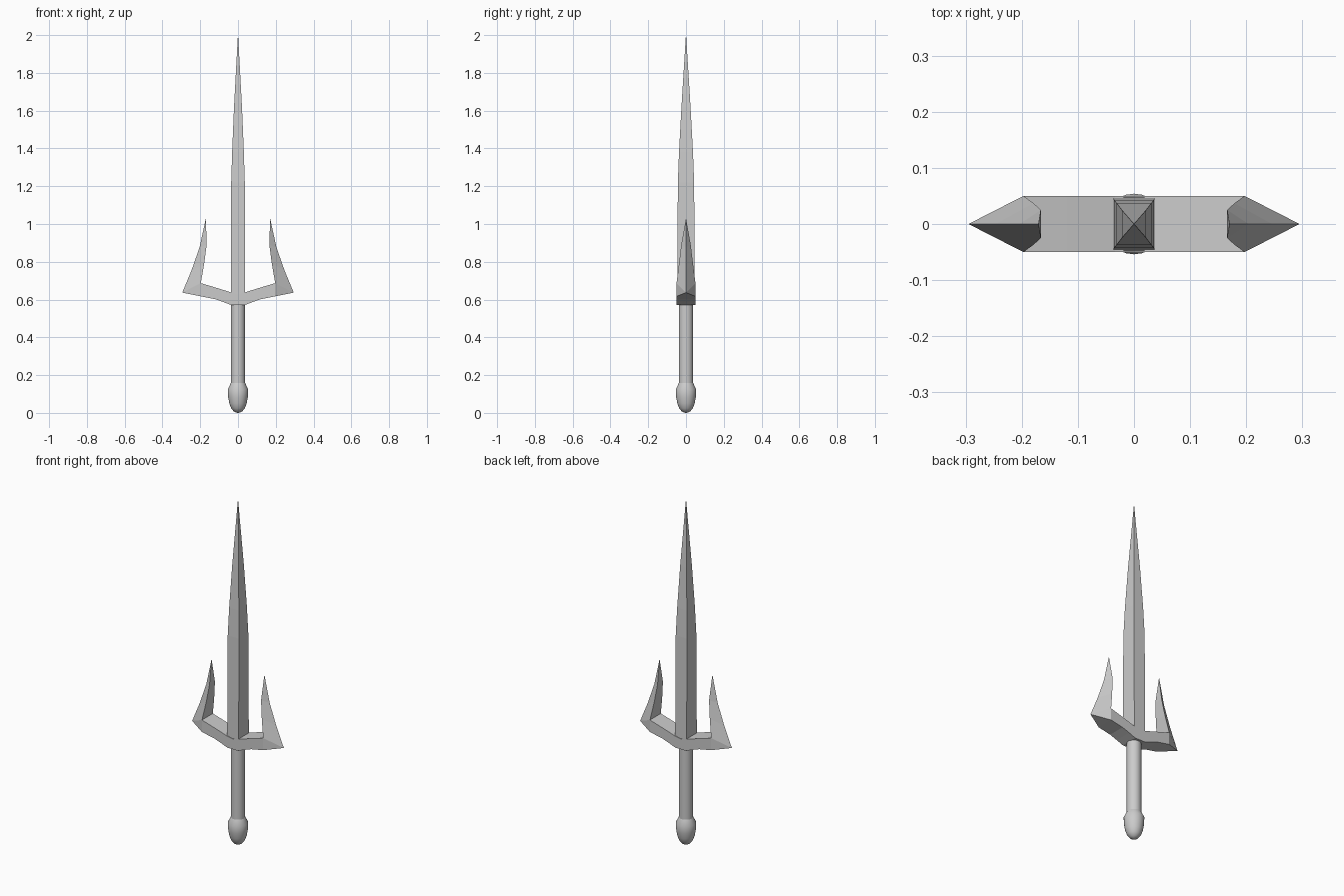
import bpy, bmesh, math

if "Cube" in bpy.data.objects:
    bpy.data.objects.remove(bpy.data.objects["Cube"])


def finish(bm, name):
    bmesh.ops.remove_doubles(bm, verts=bm.verts, dist=1e-5)
    bmesh.ops.recalc_face_normals(bm, faces=bm.faces)
    mesh = bpy.data.meshes.new(name)
    bm.to_mesh(mesh)
    bm.free()
    obj = bpy.data.objects.new(name, mesh)
    bpy.context.collection.objects.link(obj)
    return obj


def loft(name, rings):
    """Skin closed rings of equal point count and cap both ends."""
    bm = bmesh.new()
    loops = [[bm.verts.new(p) for p in ring] for ring in rings]
    n = len(loops[0])
    for a, b in zip(loops, loops[1:]):
        for i in range(n):
            j = (i + 1) % n
            bm.faces.new((a[i], a[j], b[j], b[i]))
    bm.faces.new(loops[0])
    bm.faces.new(loops[-1])
    return finish(bm, name)


def lathe(name, profile, sides=24):
    obj = loft(name, [[(r * math.cos(math.tau * i / sides),
                        r * math.sin(math.tau * i / sides), z)
                       for i in range(sides)] for r, z in profile])
    bpy.ops.object.select_all(action='DESELECT')
    obj.select_set(True)
    bpy.context.view_layer.objects.active = obj
    bpy.ops.object.shade_smooth_by_angle(angle=math.radians(35))
    return obj


# Grip and rounded pommel
lathe("grip", [(0.038, 0.13), (0.038, 0.58)])
lathe("pommel", [(0.004, 0.0), (0.022, 0.007), (0.036, 0.024), (0.046, 0.05),
                 (0.052, 0.085), (0.054, 0.125), (0.038, 0.158)])

# Four-sided blade: (z, half width, half depth)
blade = [(0.6, 0.037, 0.047), (1.22, 0.036, 0.043), (1.38, 0.031, 0.037),
         (1.62, 0.021, 0.024), (1.995, 0.0008, 0.0008)]
loft("blade", [[(-w, -d, z), (w, -d, z), (w, d, z), (-w, d, z)]
               for z, w, d in blade])

# Guard: one half as arm plus ridged prong, mirrored across x
bm = bmesh.new()
D = 0.05
arm = [(0.0, 0.57, 0.63), (0.034, 0.57, 0.637), (0.075, 0.586, 0.65),
       (0.12, 0.602, 0.664), (0.197, 0.617, 0.687)]  # x, bottom z, top z
loops = [[bm.verts.new(p) for p in ((x, -D, b), (x, D, b), (x, D, t), (x, -D, t))]
         for x, b, t in arm]
for a, b in zip(loops, loops[1:]):
    for i in range(4):
        j = (i + 1) % 4
        bm.faces.new((a[i], a[j], b[j], b[i]))

# Pointed arm end
bottom_f, bottom_b, top_b, top_f = loops[-1]
point = bm.verts.new((0.295, 0, 0.637))
for f in ((bottom_f, bottom_b), (bottom_b, top_b), (top_f, bottom_f)):
    bm.faces.new((*f, point))

# Prong: inner x, inner z, half depth, outer ridge x, outer ridge z
prong = [(0.179, 0.79, 0.037, 0.246, 0.755), (0.166, 0.89, 0.025, 0.204, 0.875)]
prev = (top_f, top_b, point)
for xi, zi, d, xo, zo in prong:
    cur = tuple(bm.verts.new(p) for p in ((xi, -d, zi), (xi, d, zi), (xo, 0, zo)))
    for i in range(3):
        j = (i + 1) % 3
        bm.faces.new((prev[i], prev[j], cur[j], cur[i]))
    prev = cur
tip = bm.verts.new((0.17, 0, 1.03))
for i in range(3):
    bm.faces.new((prev[i], prev[(i + 1) % 3], tip))

guard = finish(bm, "guard")
mirror = guard.modifiers.new("mirror", 'MIRROR')
mirror.use_axis[0] = True
mirror.use_clip = True
